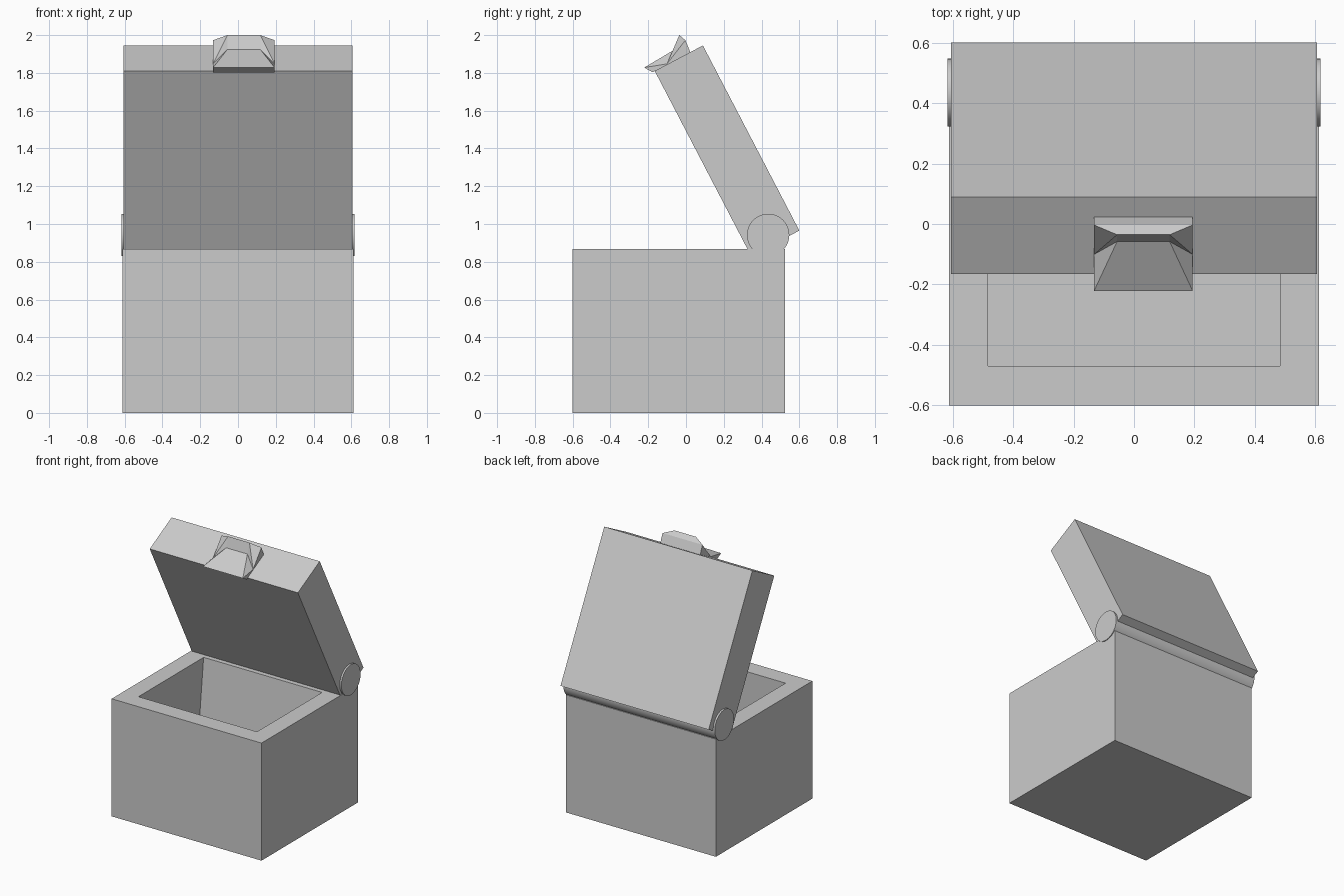
import bpy, bmesh, math
from mathutils import Vector

if "Cube" in bpy.data.objects:
    bpy.data.objects.remove(bpy.data.objects["Cube"])


def make(name, verts, faces):
    me = bpy.data.meshes.new(name)
    bm = bmesh.new()
    vs = [bm.verts.new(v) for v in verts]
    for f in faces:
        bm.faces.new([vs[i] for i in f])
    bmesh.ops.remove_doubles(bm, verts=bm.verts, dist=1e-4)
    bmesh.ops.recalc_face_normals(bm, faces=bm.faces)
    bm.to_mesh(me)
    bm.free()
    ob = bpy.data.objects.new(name, me)
    bpy.context.collection.objects.link(ob)
    return ob


def rect(x, y0, y1, z):
    return [(-x, y0, z), (x, y0, z), (x, y1, z), (-x, y1, z)]


def ring(a, b):
    return [(a + i, a + (i + 1) % 4, b + (i + 1) % 4, b + i) for i in range(4)]


# Open box: outer shell, flat rim, cavity with a leaning back wall
make("box_base",
     rect(0.612, -0.6, 0.525, 0) + rect(0.612, -0.6, 0.525, 0.868)
     + rect(0.484, -0.47, 0.29, 0.868) + rect(0.484, -0.47, 0.21, 0.13),
     [(0, 1, 2, 3), (12, 13, 14, 15)] + ring(0, 4) + ring(4, 8) + ring(8, 12))

# Lid frame: u runs through the thickness, v away from the hinge
origin = Vector((0, 0.345, 0.83))
U = Vector((0, 0.884, 0.468))
V = Vector((0, -0.462, 0.887))


def lid_point(x, u, v):
    return origin + Vector((x, 0, 0)) + U * u + V * v


# Tilted lid slab
lid = [lid_point(x, u, v) for v in (0, 1.105)
       for x, u in ((-0.605, 0), (0.605, 0), (0.605, 0.2885), (-0.605, 0.2885))]
make("lid", lid, [(0, 1, 2, 3), (4, 5, 6, 7)] + ring(0, 4))

# Hinge barrel
bpy.ops.mesh.primitive_cylinder_add(vertices=48, radius=0.112, depth=1.236,
                                    location=(0, 0.435, 0.942),
                                    rotation=(0, math.pi / 2, 0))
bpy.context.object.name = "hinge_barrel"
bpy.ops.object.shade_smooth_by_angle(angle=math.radians(30))

# Faceted clasp: full-width lip and back, pinched ridge, notched sides
outer = [(-0.013, 1.104), (-0.041, 1.147), (0.075, 1.108),
         (0.219, 1.173), (0.219, 1.173), (0.213, 1.104)]
inner = [(-0.013, 1.104), (-0.041, 1.147), (0.148, 1.156),
         (0.203, 1.212), (0.219, 1.173), (0.213, 1.104)]
n = len(outer)
cx = 0.031
sections = [(-0.163, outer), (-0.087, inner), (0.087, inner), (0.163, outer)]
verts = [lid_point(cx + x, u, v) for x, prof in sections for u, v in prof]
faces = [tuple(range(n)), tuple(range(3 * n, 4 * n))]
for i in range(n):
    j = (i + 1) % n
    faces.append((n + i, n + j, 2 * n + j, 2 * n + i))
    for o, k in ((0, n), (3 * n, 2 * n)):
        faces += [(o + i, k + j, k + i), (o + i, o + j, k + j)]
make("clasp", verts, faces)
